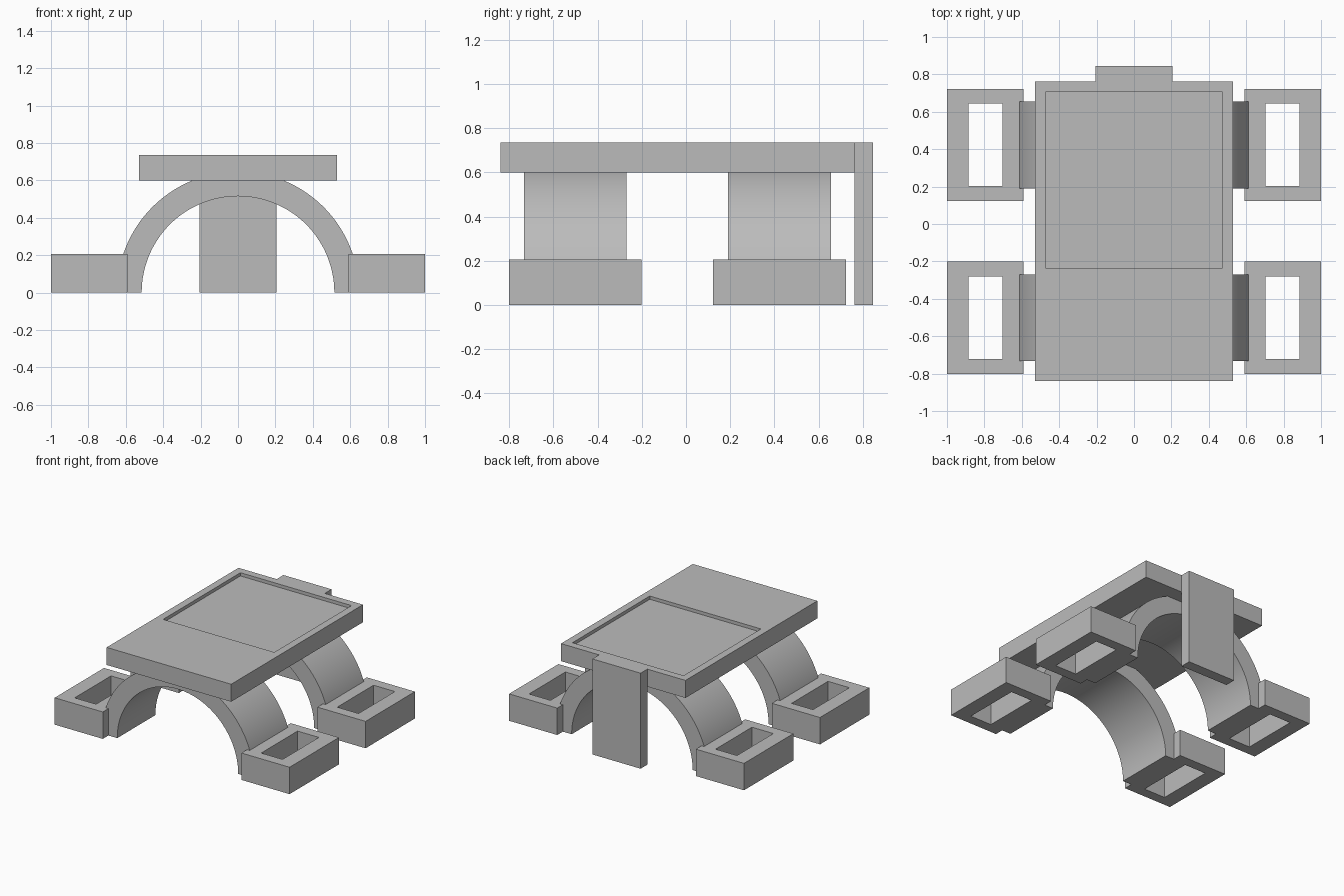
import bpy, bmesh, math

cube = bpy.data.objects.get("Cube")
if cube:
    bpy.data.objects.remove(cube, do_unlink=True)

grey = bpy.data.materials.new("plain grey")
grey.use_nodes = True
colour = (0.5, 0.5, 0.5, 1)
grey.diffuse_color = colour
grey.node_tree.nodes["Principled BSDF"].inputs["Base Color"].default_value = colour


def skin(name, loops, closed=False):
    """Bridge successive point loops; cap the ends or close into a ring."""
    bm = bmesh.new()
    rings = [[bm.verts.new(p) for p in loop] for loop in loops]
    n = len(rings[0])
    pairs = list(zip(rings, rings[1:]))
    if closed:
        pairs.append((rings[-1], rings[0]))
    else:
        bm.faces.new(rings[0])
        bm.faces.new(rings[-1])
    for a, b in pairs:
        for i in range(n):
            j = (i + 1) % n
            bm.faces.new((a[i], a[j], b[j], b[i]))
    bmesh.ops.recalc_face_normals(bm, faces=bm.faces)
    mesh = bpy.data.meshes.new(name)
    bm.to_mesh(mesh)
    bm.free()
    mesh.materials.append(grey)
    obj = bpy.data.objects.new(name, mesh)
    bpy.context.collection.objects.link(obj)
    return obj


def rect(x0, x1, y0, y1, z):
    return [(x0, y0, z), (x1, y0, z), (x1, y1, z), (x0, y1, z)]


# Top plate with a shallow rectangular recess
outer = (-0.53, 0.53, -0.84, 0.763)
recess = (-0.473, 0.473, -0.235, 0.705)
skin("top_plate", [rect(*outer, 0.60), rect(*outer, 0.735),
                   rect(*recess, 0.735), rect(*recess, 0.71)])

# Back post
post = (-0.205, 0.205, 0.763, 0.845)
skin("back_post", [rect(*post, 0), rect(*post, 0.735)])


# Half-ring arch, swept from one foot to the other
def arch(name, y0, y1, r_in=0.515, r_out=0.647, steps=64):
    loops = []
    for i in range(steps + 1):
        a = math.pi * i / steps
        c, s = math.cos(a), math.sin(a)
        loops.append([(r * c, y, r * s) for r, y in
                      ((r_in, y0), (r_out, y0), (r_out, y1), (r_in, y1))])
    obj = skin(name, loops)
    bpy.ops.object.select_all(action="DESELECT")
    obj.select_set(True)
    bpy.context.view_layer.objects.active = obj
    bpy.ops.object.shade_smooth_by_angle(angle=math.radians(30))


# Each end: one arch and a pair of feet with through slots
for end, y in (("front", -0.501), ("back", 0.423)):
    arch(end + "_arch", y - 0.232, y + 0.232)
    for side, s in (("left", 1), ("right", -1)):
        block = (s * 0.59, s * 1.0, y - 0.3, y + 0.3)
        slot = (s * 0.703, s * 0.885, y - 0.221, y + 0.221)
        skin(f"{end}_{side}_foot", [rect(*block, 0), rect(*block, 0.207),
                                    rect(*slot, 0.207), rect(*slot, 0)], closed=True)
